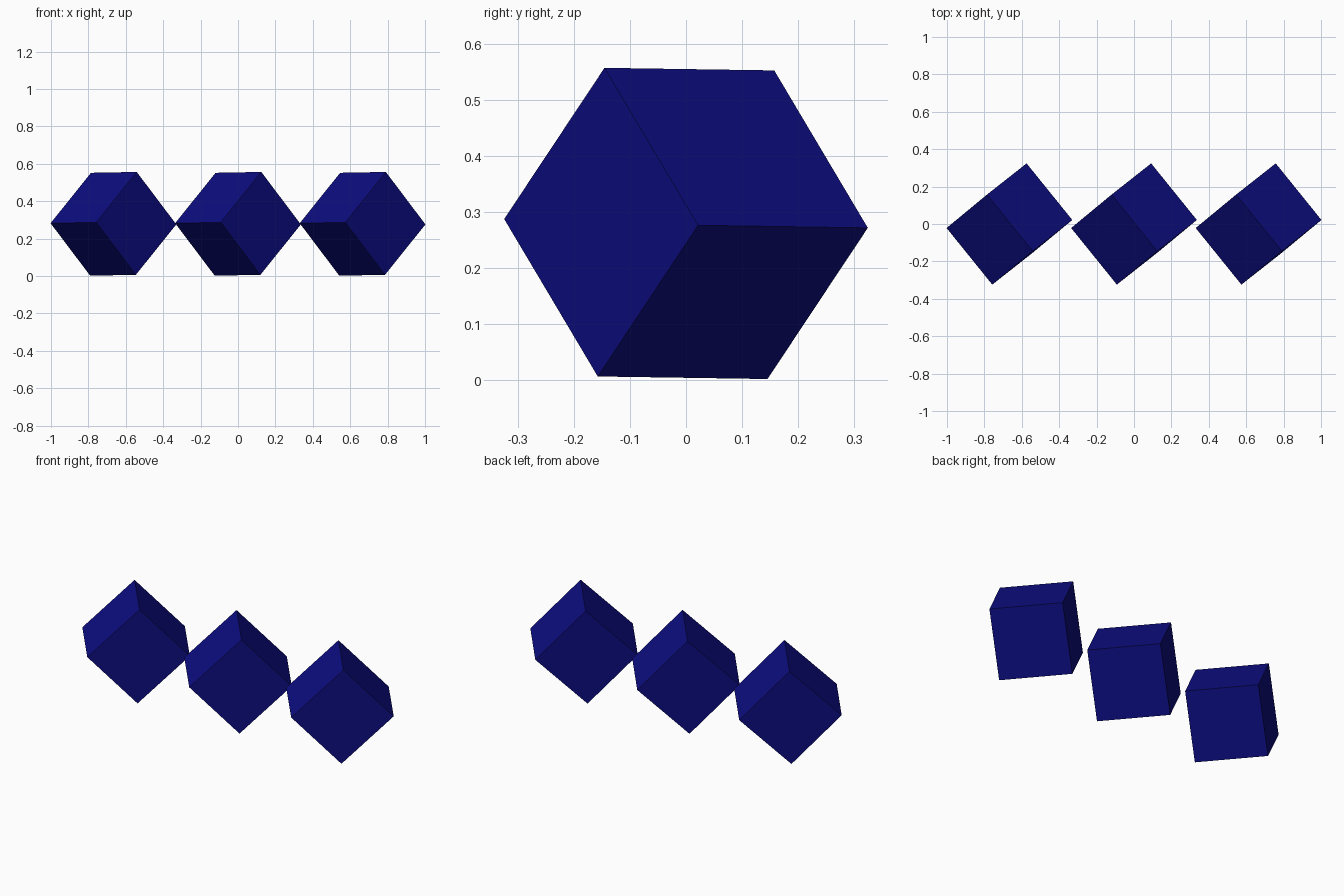
import bpy
from mathutils import Matrix, Vector

if "Cube" in bpy.data.objects:
    bpy.data.objects.remove(bpy.data.objects["Cube"])

SIDE = 0.389
SPACING = 0.666
HEIGHT = 0.2795

# Deep blue used on every cube
navy = bpy.data.materials.new("navy_blue")
navy.diffuse_color = (0.004, 0.004, 0.22, 1.0)
navy.use_nodes = True
navy.node_tree.nodes["Principled BSDF"].inputs["Base Color"].default_value = navy.diffuse_color

# Shared tilt: each cube is nearly balanced with one long diagonal along x
edge_a = Vector((-0.212, -0.167, 0.281)).normalized()
edge_b = Vector((-0.243, 0.303, -0.006))
edge_b = (edge_b - edge_a * edge_b.dot(edge_a)).normalized()
edge_c = edge_a.cross(edge_b)
tilt = Matrix((edge_a, edge_b, edge_c)).transposed().to_euler()

# Row of three cubes touching corner to corner
for name, step in (("left_cube", -1), ("middle_cube", 0), ("right_cube", 1)):
    bpy.ops.mesh.primitive_cube_add(
        size=SIDE, location=(step * SPACING, 0, HEIGHT), rotation=tilt)
    cube = bpy.context.object
    cube.name = name
    cube.data.materials.append(navy)
